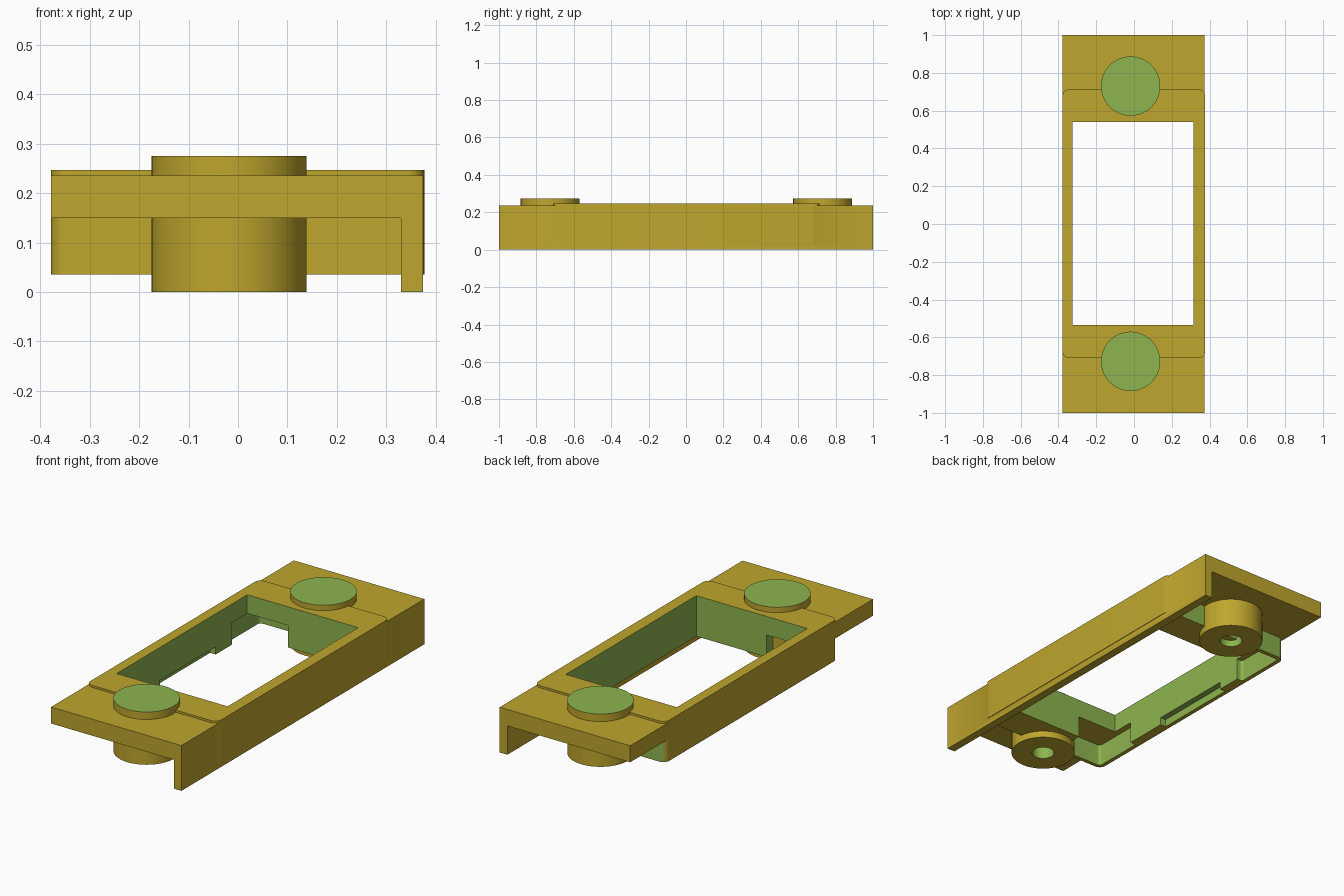
import bpy, bmesh, math
from mathutils import Vector

if "Cube" in bpy.data.objects:
    bpy.data.objects.remove(bpy.data.objects["Cube"])


def material(name, color):
    m = bpy.data.materials.new(name)
    m.diffuse_color = (*color, 1)
    m.use_nodes = True
    m.node_tree.nodes["Principled BSDF"].inputs["Base Color"].default_value = m.diffuse_color
    return m


olive = material("olive_yellow", (0.52, 0.38, 0.026))
green = material("leaf_green", (0.27, 0.46, 0.08))


def add_object(name, bm):
    bmesh.ops.recalc_face_normals(bm, faces=bm.faces)
    mesh = bpy.data.meshes.new(name)
    bm.to_mesh(mesh)
    bm.free()
    mesh.materials.append(olive)
    mesh.materials.append(green)
    ob = bpy.data.objects.new(name, mesh)
    bpy.context.collection.objects.link(ob)
    return ob


def extrude(name, points, direction):
    """Closed solid from a flat outline."""
    bm = bmesh.new()
    face = bm.faces.new([bm.verts.new(p) for p in points])
    geom = bmesh.ops.extrude_face_region(bm, geom=[face])["geom"]
    bmesh.ops.translate(bm, vec=Vector(direction),
                        verts=[g for g in geom if isinstance(g, bmesh.types.BMVert)])
    return add_object(name, bm)


def block(name, x0, x1, y0, y1, z0, z1, r=0.0, steps=8):
    """Upright box with optional rounded vertical corners."""
    pts = []
    for k, (cx, cy) in enumerate([(x1, y1), (x0, y1), (x0, y0), (x1, y0)]):
        if r == 0:
            pts.append((cx, cy, z0))
            continue
        mx = cx - r if cx == x1 else cx + r
        my = cy - r if cy == y1 else cy + r
        for i in range(steps + 1):
            a = math.pi / 2 * (k + i / steps)
            pts.append((mx + r * math.cos(a), my + r * math.sin(a), z0))
    return extrude(name, pts, (0, 0, z1 - z0))


def boolean(target, tool, operation):
    mod = target.modifiers.new(operation.lower(), 'BOOLEAN')
    mod.operation = operation
    mod.solver = 'EXACT'
    mod.object = tool
    bpy.context.view_layer.objects.active = target
    bpy.ops.object.modifier_apply(modifier=mod.name)
    bpy.data.objects.remove(tool, do_unlink=True)


def smooth(ob):
    bpy.ops.object.select_all(action='DESELECT')
    ob.select_set(True)
    bpy.context.view_layer.objects.active = ob
    bpy.ops.object.shade_smooth_by_angle(angle=math.radians(30))


# Mounting plate with a downturned lip along the right side
section = [(-0.378, 0.15), (0.33, 0.15), (0.33, 0), (0.374, 0), (0.374, 0.236), (-0.378, 0.236)]
housing = extrude("housing", [(x, -1, z) for x, z in section], (0, 2, 0))

# Raised rounded frame running through the plate
boolean(housing, block("frame", -0.3785, 0.377, -0.71, 0.713, 0.035, 0.247, 0.035), 'UNION')

# Window, two corner pockets and a small slot in the left wall
boolean(housing, block("window", -0.325, 0.315, -0.535, 0.54, -0.1, 0.4), 'DIFFERENCE')
for y0, y1 in ((0.413, 0.69), (-0.69, -0.413)):
    boolean(housing, block("pocket", -0.357, -0.09, y0, y1, -0.1, 0.15, 0.015), 'DIFFERENCE')
boolean(housing, block("slot", -0.357, -0.28, -0.18, 0.28, -0.1, 0.075), 'DIFFERENCE')

# Green inner walls, slot ceiling and rear end wall of the frame
for p in housing.data.polygons:
    c, n = p.center, p.normal
    inside = -0.37 < c.x < 0.32 and abs(c.y) < 0.7
    wall = inside and abs(n.z) < 0.5
    slot_top = inside and n.z < -0.5 and abs(c.z - 0.075) < 0.005
    rear_end = c.y > 0.7 and n.y > 0.6 and abs(c.y - 0.713) < 0.01 and c.z < 0.15
    p.material_index = 1 if wall or slot_top or rear_end else 0
smooth(housing)

# Round bosses with a blind hole below and a green cap on top
profile = [(0, 0.275), (0.157, 0.275), (0.157, 0), (0.055, 0), (0.055, 0.12), (0, 0.12)]
for name, y in (("front_boss", -0.727), ("rear_boss", 0.73)):
    bm = bmesh.new()
    verts = [bm.verts.new((r, 0, z)) for r, z in profile]
    edges = [bm.edges.new(pair) for pair in zip(verts, verts[1:])]
    bmesh.ops.spin(bm, geom=verts + edges, axis=(0, 0, 1), cent=(0, 0, 0),
                   angle=2 * math.pi, steps=64)
    bmesh.ops.remove_doubles(bm, verts=bm.verts, dist=0.0005)
    boss = add_object(name, bm)
    boss.location = (-0.018, y, 0)
    for p in boss.data.polygons:
        hole = p.center.xy.length < 0.06 and p.center.z > 0.01
        p.material_index = 1 if hole or p.normal.z > 0.5 else 0
    smooth(boss)
